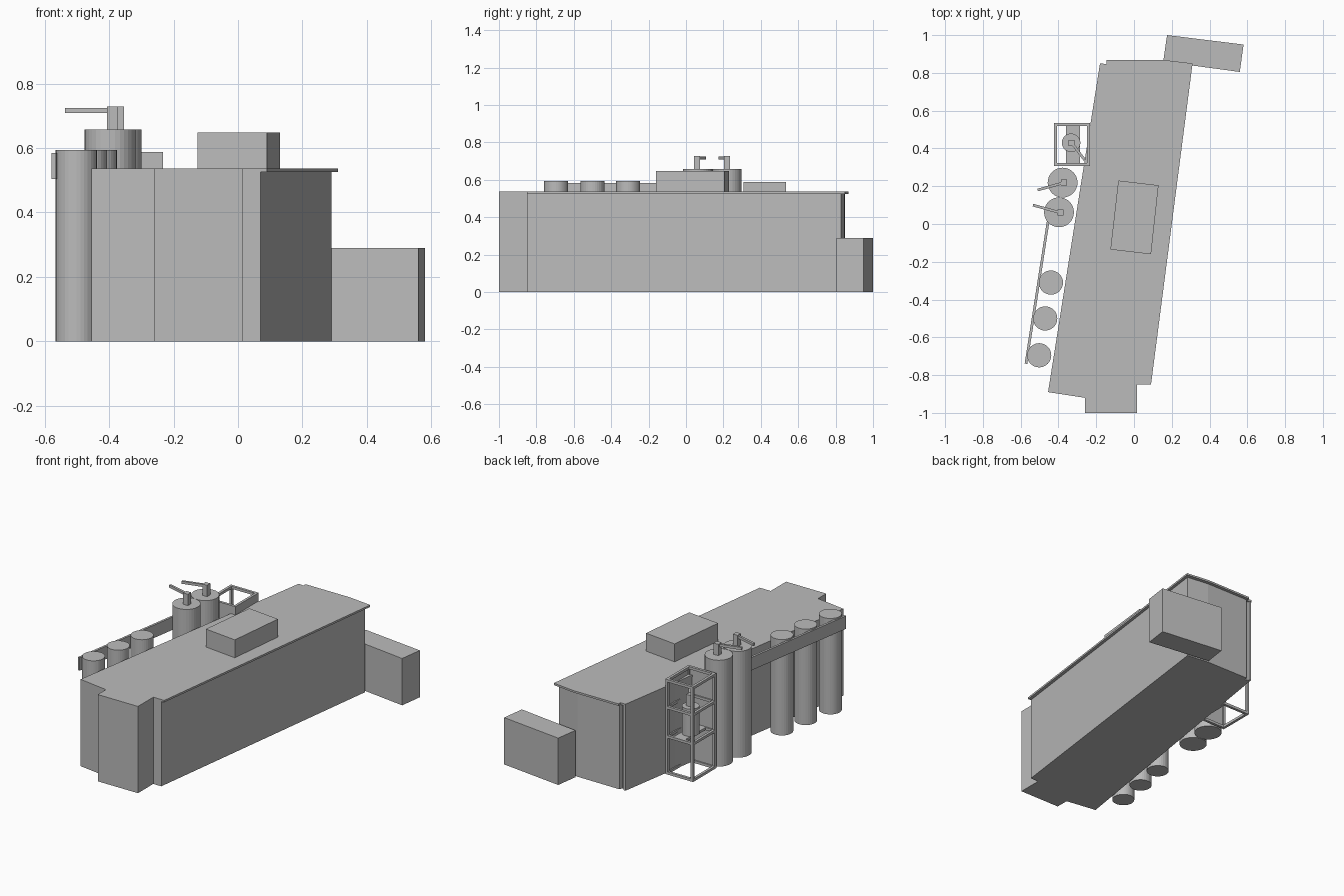
import bpy, bmesh, math
from mathutils import Vector

cube = bpy.data.objects.get("Cube")
if cube:
    bpy.data.objects.remove(cube, do_unlink=True)

grey = bpy.data.materials.new("plain grey")
grey.use_nodes = True
colour = (0.5, 0.5, 0.5, 1)
grey.diffuse_color = colour
grey.node_tree.nodes["Principled BSDF"].inputs["Base Color"].default_value = colour


def finish(name, bm):
    bmesh.ops.recalc_face_normals(bm, faces=bm.faces)
    mesh = bpy.data.meshes.new(name)
    bm.to_mesh(mesh)
    bm.free()
    mesh.materials.append(grey)
    obj = bpy.data.objects.new(name, mesh)
    bpy.context.collection.objects.link(obj)
    return obj


def prism(name, plan, z0, z1):
    """Extrude a plan outline between two heights."""
    bm = bmesh.new()
    face = bm.faces.new([bm.verts.new((x, y, z0)) for x, y in plan])
    up = bmesh.ops.extrude_face_region(bm, geom=[face])["geom"]
    bmesh.ops.translate(bm, vec=(0, 0, z1 - z0),
                        verts=[v for v in up if isinstance(v, bmesh.types.BMVert)])
    return finish(name, bm)


def box(name, x0, x1, y0, y1, z0, z1):
    return prism(name, [(x0, y0), (x1, y0), (x1, y1), (x0, y1)], z0, z1)


def beam(name, a, b, width, z0, z1):
    """Straight upright strip between two plan points."""
    a, b = Vector(a), Vector(b)
    side = (b - a).orthogonal().normalized() * width / 2
    return prism(name, [a - side, b - side, b + side, a + side], z0, z1)


def cylinder(name, x, y, r, z0, z1):
    n = 32
    ring = [(x + r * math.cos(2 * math.pi * i / n),
             y + r * math.sin(2 * math.pi * i / n)) for i in range(n)]
    return prism(name, ring, z0, z1)


def tank_with_arm(name, x, y, r, z0, z1, post, tip):
    """Tank carrying a square post and a swinging arm."""
    cylinder(name, x, y, r, z0, z1)
    px, py = post
    h = 0.016
    box(name + "_post", px - h, px + h, py - h, py + h, z1, z1 + 0.07)
    beam(name + "_arm", post, tip, 0.014, z1 + 0.05, z1 + 0.066)


# Main hall and its thin overhanging roof
front_edge = [(-0.455, -0.89), (-0.26, -0.92), (-0.26, -1.0), (0.015, -1.0), (0.015, -0.85)]
prism("hall_walls", front_edge + [(0.07, -0.85), (0.29, 0.83), (0.15, 0.848),
      (-0.14, 0.85), (-0.145, 0.83), (-0.16, 0.83), (-0.165, 0.845), (-0.178, 0.845)], 0, 0.525)
prism("roof_slab", front_edge + [(0.09, -0.85), (0.31, 0.85), (0.16, 0.868),
      (-0.145, 0.868), (-0.145, 0.847), (-0.18, 0.85)], 0.525, 0.537)
prism("rooftop_unit", [(-0.125, -0.135), (0.09, -0.16), (0.13, 0.205), (-0.083, 0.23)],
      0.537, 0.648)
prism("rear_annex", [(0.155, 0.86), (0.56, 0.805), (0.58, 0.95), (0.175, 1.0)], 0, 0.29)

# Row of small silos with a band alongside
for i, (x, y) in enumerate([(-0.44, -0.31), (-0.47, -0.5), (-0.502, -0.695)]):
    cylinder(f"small_silo_{i + 1}", x, y, 0.064, 0, 0.594)
beam("side_band", (-0.572, -0.74), (-0.452, 0.03), 0.014, 0.504, 0.584)

# Tall silos
tank_with_arm("tall_silo_front", -0.397, 0.062, 0.079, 0, 0.658, (-0.39, 0.06), (-0.535, 0.1))
tank_with_arm("tall_silo_back", -0.378, 0.219, 0.079, 0, 0.658, (-0.37, 0.219), (-0.51, 0.18))

# Frame tower: corner posts, ring beams, two closed sides
x0, x1, y0, y1, top, t = -0.423, -0.233, 0.308, 0.535, 0.588, 0.016
for i, x in enumerate((x0, x1 - t)):
    for j, y in enumerate((y0, y1 - t)):
        box(f"tower_post_{i}{j}", x, x + t, y, y + t, 0, top)
for k, z in enumerate((0, 0.225, 0.405, top - t)):
    for j, y in enumerate((y0, y1 - t)):
        box(f"tower_cross_beam_{k}{j}", x0, x1, y, y + t, z, z + t)
    for i, x in enumerate((x0, x1 - t)):
        box(f"tower_side_beam_{k}{i}", x, x + t, y0, y1, z, z + t)
box("tower_front_panel", x0, x1, y0, y0 + 0.008, 0, top)
box("tower_side_panel", x1 - 0.008, x1, y0, y1, 0, top)

# Small tank on a shelf inside the tower
box("tower_shelf", -0.36, -0.285, y0, y1, 0.225, 0.241)
tank_with_arm("tower_tank", -0.333, 0.43, 0.049, 0.241, 0.41, (-0.33, 0.43), (-0.262, 0.34))
